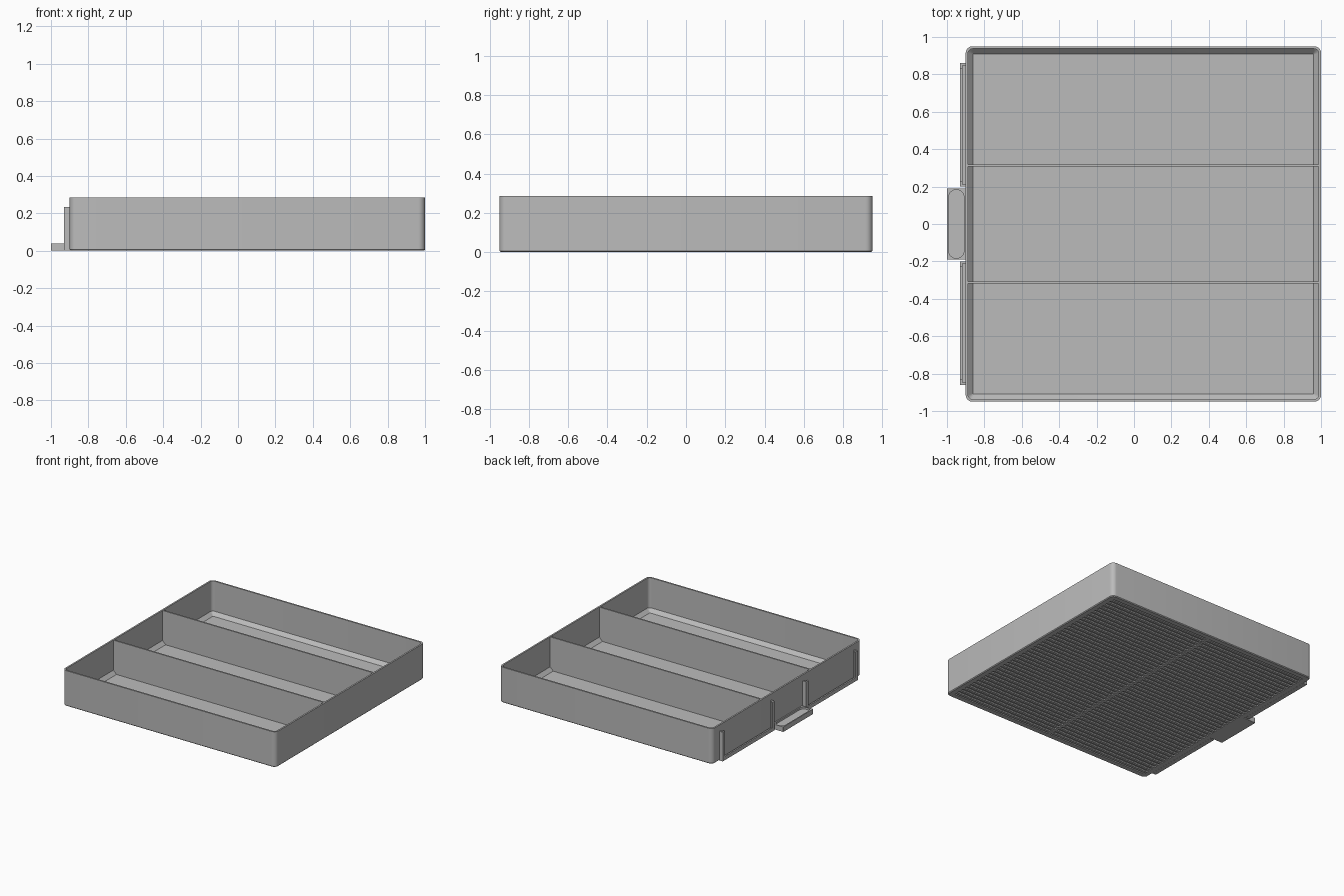
import bpy
import bmesh
import math
from mathutils import Matrix, Vector

cube = bpy.data.objects.get("Cube")
if cube:
    bpy.data.objects.remove(cube, do_unlink=True)

grey = bpy.data.materials.new("plain grey plastic")
grey.use_nodes = True
GREY = (0.5, 0.5, 0.5, 1)
grey.diffuse_color = GREY
grey.node_tree.nodes["Principled BSDF"].inputs["Base Color"].default_value = GREY

HEIGHT = 0.285
FLOOR = 0.015
CX = 0.05       # tray centre, shifted to leave room for the handle
HALF = 0.95     # half the tray width
WALL = 0.013


def finish(name, bm):
    bmesh.ops.recalc_face_normals(bm, faces=bm.faces)
    mesh = bpy.data.meshes.new(name)
    bm.to_mesh(mesh)
    bm.free()
    mesh.materials.append(grey)
    obj = bpy.data.objects.new(name, mesh)
    bpy.context.collection.objects.link(obj)
    bpy.ops.object.select_all(action="DESELECT")
    obj.select_set(True)
    bpy.context.view_layer.objects.active = obj
    bpy.ops.object.shade_smooth_by_angle(angle=math.radians(30))
    return obj


def ring(bm, cx, hx, hy, r, z, steps=6):
    """Rounded rectangle of vertices, corner by corner."""
    verts = []
    for corner, (sx, sy) in enumerate(((1, 1), (-1, 1), (-1, -1), (1, -1))):
        for i in range(steps + 1):
            a = math.radians(90) * (corner + i / steps)
            verts.append(bm.verts.new((cx + sx * (hx - r) + r * math.cos(a),
                                       sy * (hy - r) + r * math.sin(a), z)))
    return verts


def loft(name, sections):
    """Skin through the rounded rectangles and close both ends."""
    bm = bmesh.new()
    rings = [ring(bm, *s) for s in sections]
    for a, b in zip(rings, rings[1:]):
        for i in range(len(a)):
            j = (i + 1) % len(a)
            bm.faces.new((a[i], a[j], b[j], b[i]))
    bm.faces.new(rings[0])
    bm.faces.new(rings[-1])
    return finish(name, bm)


def boxes(name, spans):
    """One object from boxes given as (x0, x1), (y0, y1), (z0, z1)."""
    bm = bmesh.new()
    for span in spans:
        lo, hi = (Vector(c) for c in zip(*span))
        bmesh.ops.create_cube(bm, size=1, matrix=Matrix.Translation((lo + hi) / 2)
                              @ Matrix.Diagonal((*(hi - lo), 1)))
    return finish(name, bm)


def square(inset, r, z):
    return (CX, HALF - inset, HALF - inset, r, z)


# Tray shell: recessed underside, outer wall, rim, inner wall, sloped floor edge
loft("tray_shell", [
    square(0.045, 0.01, 0.01), square(0.045, 0.01, 0),
    square(0.006, 0.03, 0), square(0, 0.036, 0.006),
    square(0, 0.036, HEIGHT), square(WALL, 0.024, HEIGHT),
    square(WALL, 0.024, FLOOR + 0.028), square(0.04, 0.004, FLOOR)])

# Two dividers making three compartments
inner = HALF - WALL / 2
for label, y in (("front", -0.313), ("back", 0.313)):
    boxes(label + "_divider", [((CX - inner, CX + inner), (y - 0.006, y + 0.006),
                                (FLOOR - 0.003, HEIGHT - 0.001))])

# Underside ribs with a cross bar
reach = HALF - 0.04
count = 42
pitch = 2 * (HALF - 0.045) / count
ribs = []
for i in range(count):
    y = (i + 0.5 - count / 2) * pitch
    ribs.append(((CX - reach, CX + reach), (y - pitch / 4, y + pitch / 4), (0.0005, 0.012)))
boxes("underside_ribs", ribs)
boxes("underside_bar", [((CX - 0.012, CX + 0.012), (-reach, reach), (0, 0.012))])

# Card holders: a U-shaped lip standing off the wall on end posts and a ledge
side = CX - HALF
lip = (side - 0.03, side - 0.018)
spacer = (side - 0.02, side + 0.005)
TOP = 0.235
for label, s in (("front", -1), ("back", 1)):
    def along(a, b):
        return tuple(sorted((s * a, s * b)))
    boxes(label + "_card_holder", [
        (lip, along(0.2, 0.23), (0, TOP)), (lip, along(0.83, 0.86), (0, TOP)),
        (lip, along(0.23, 0.83), (0, 0.03)),
        (spacer, along(0.2, 0.212), (0, TOP)), (spacer, along(0.848, 0.86), (0, TOP)),
        (spacer, along(0.212, 0.848), (0, 0.012))])

# Pull handle with a round-ended finger recess
loft("pull_handle", [
    (-0.947, 0.053, 0.19, 0.004, 0), (-0.947, 0.053, 0.19, 0.004, 0.04),
    (-0.95, 0.041, 0.183, 0.04, 0.04), (-0.95, 0.041, 0.183, 0.04, 0.025)])
